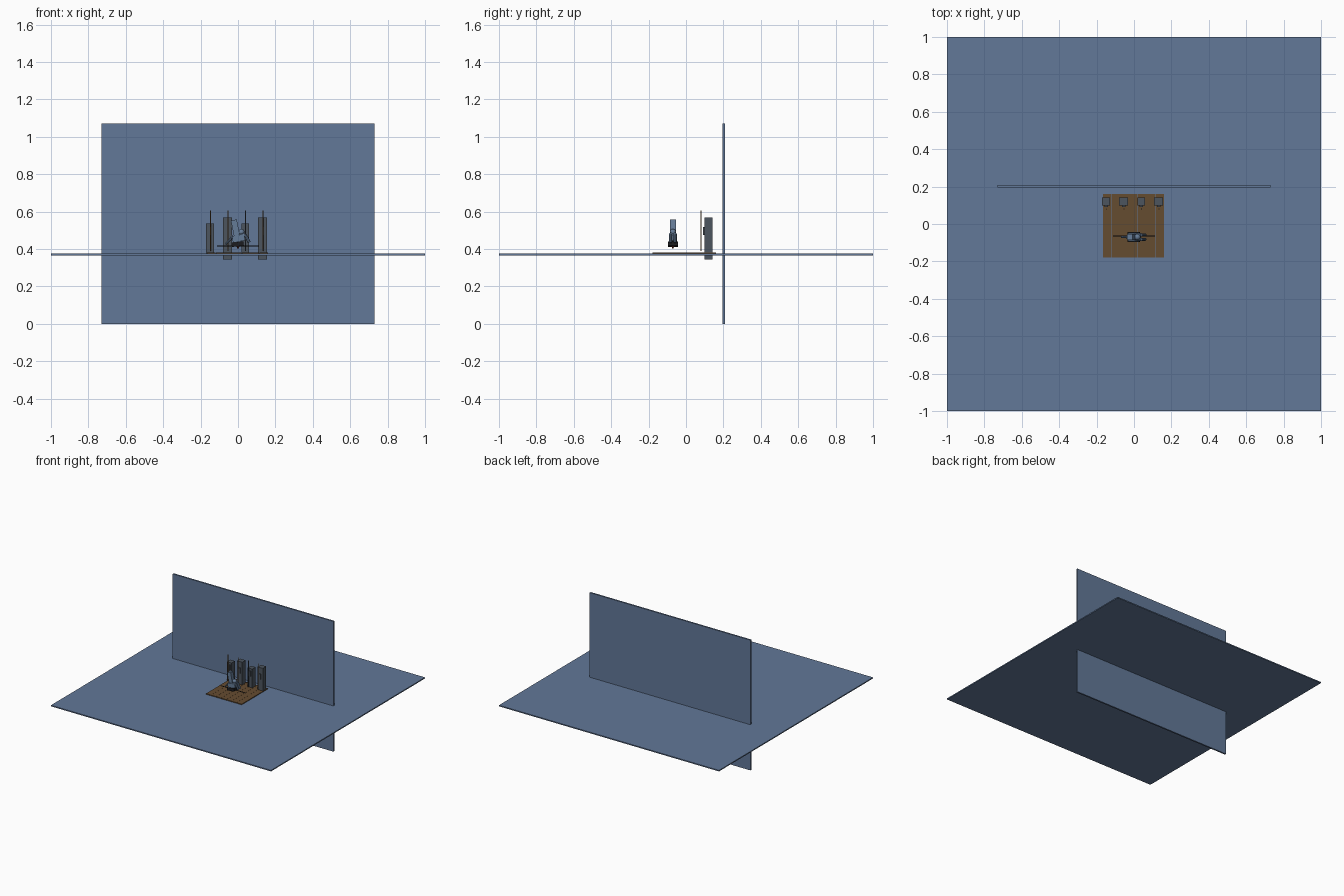
import bpy, math
from mathutils import Vector

if "Cube" in bpy.data.objects:
    bpy.data.objects.remove(bpy.data.objects["Cube"])


def mat(name, rgb):
    m = bpy.data.materials.new(name)
    m.diffuse_color = (*rgb, 1)
    m.use_nodes = True
    m.node_tree.nodes["Principled BSDF"].inputs["Base Color"].default_value = m.diffuse_color
    return m


BLUE = mat("slate blue", (0.122, 0.188, 0.314))
BROWN = mat("plank brown", (0.130, 0.072, 0.030))
STONE = mat("dark stone", (0.073, 0.089, 0.112))
WOOD = mat("pole wood", (0.250, 0.130, 0.045))
CLOTH = mat("figure blue", (0.130, 0.200, 0.310))
BLACK = mat("black", (0.012, 0.012, 0.014))
RED = mat("dark red", (0.160, 0.030, 0.015))


def box(name, lo, hi, material, tilt=0.0):
    """Box between two corners, optionally tilted about y."""
    lo, hi = Vector(lo), Vector(hi)
    bpy.ops.mesh.primitive_cube_add(size=1, location=(lo + hi) / 2)
    ob = bpy.context.object
    ob.name = name
    ob.scale = hi - lo
    ob.rotation_euler.y = tilt
    ob.data.materials.append(material)
    return ob


def rod(name, a, b, r, material, r2=None, sides=8):
    """Tapered rod from a to b."""
    a, b = Vector(a), Vector(b)
    d = b - a
    bpy.ops.mesh.primitive_cone_add(vertices=sides, radius1=r, radius2=r if r2 is None else r2,
                                    depth=d.length, location=(a + b) / 2)
    ob = bpy.context.object
    ob.name = name
    ob.rotation_euler = d.to_track_quat('Z', 'Y').to_euler()
    ob.data.materials.append(material)
    return ob


# Ground slab and back wall
box("ground_slab", (-1, -1, 0.366), (1, 1, 0.375), BLUE)
box("back_wall", (-0.73, 0.195, 0), (0.73, 0.208, 1.07), BLUE)

# Plank platform
for i in range(7):
    x = -0.165 + i * 0.0465
    box("plank", (x, -0.18, 0.373), (x + 0.0455, 0.16, 0.381), BROWN)

# Pillars, alternating short and tall, each with a pole and a front plaque
for i, x in enumerate((-0.149, -0.055, 0.039, 0.132)):
    tall = i % 2
    w = 0.024 if tall else 0.021
    lo, hi = (0.345, 0.567) if tall else (0.375, 0.535)
    box("pillar", (x - w, 0.099, lo), (x + w, 0.143, hi), STONE)
    box("plaque", (x - 0.010, 0.091, 0.475), (x + 0.010, 0.099, 0.518), STONE)
    rod("pole", (x + 0.001, 0.080, 0.39), (x + 0.001, 0.080, 0.607), 0.0028,
        STONE if i == 2 else WOOD)

# Figure: leaning upper block, hips, bent legs and dark underside
Y = -0.070
box("torso", (-0.030, Y - 0.016, 0.468), (0.002, Y + 0.016, 0.556), CLOTH, -0.20)
box("hips", (-0.030, Y - 0.022, 0.440), (0.036, Y + 0.022, 0.474), CLOTH, -0.15)
box("seat", (-0.034, Y - 0.026, 0.414), (0.030, Y + 0.026, 0.438), BLACK, -0.10)
for s in (-1, 1):
    rod("thigh", (0.0, Y + s * 0.012, 0.465), (0.038, Y + s * 0.012, 0.478), 0.010, CLOTH)
    rod("shin", (0.038, Y + s * 0.012, 0.478), (0.060, Y + s * 0.012, 0.435), 0.008, CLOTH)
rod("arm", (-0.026, Y, 0.470), (-0.066, Y, 0.425), 0.007, CLOTH, 0.005)
bpy.ops.mesh.primitive_uv_sphere_add(segments=12, ring_count=8, radius=0.017,
                                     location=(0.018, Y, 0.490))
head = bpy.context.object
head.name = "head"
head.data.materials.append(CLOTH)
bpy.ops.object.shade_smooth_by_angle()

# Long staff carried across the figure and a small red tip below
rod("staff", (-0.112, -0.064, 0.416), (0.112, -0.064, 0.416), 0.003, BLACK)
rod("red_tip", (0.0, Y, 0.415), (0.0, Y, 0.400), 0.009, RED, 0.001)
